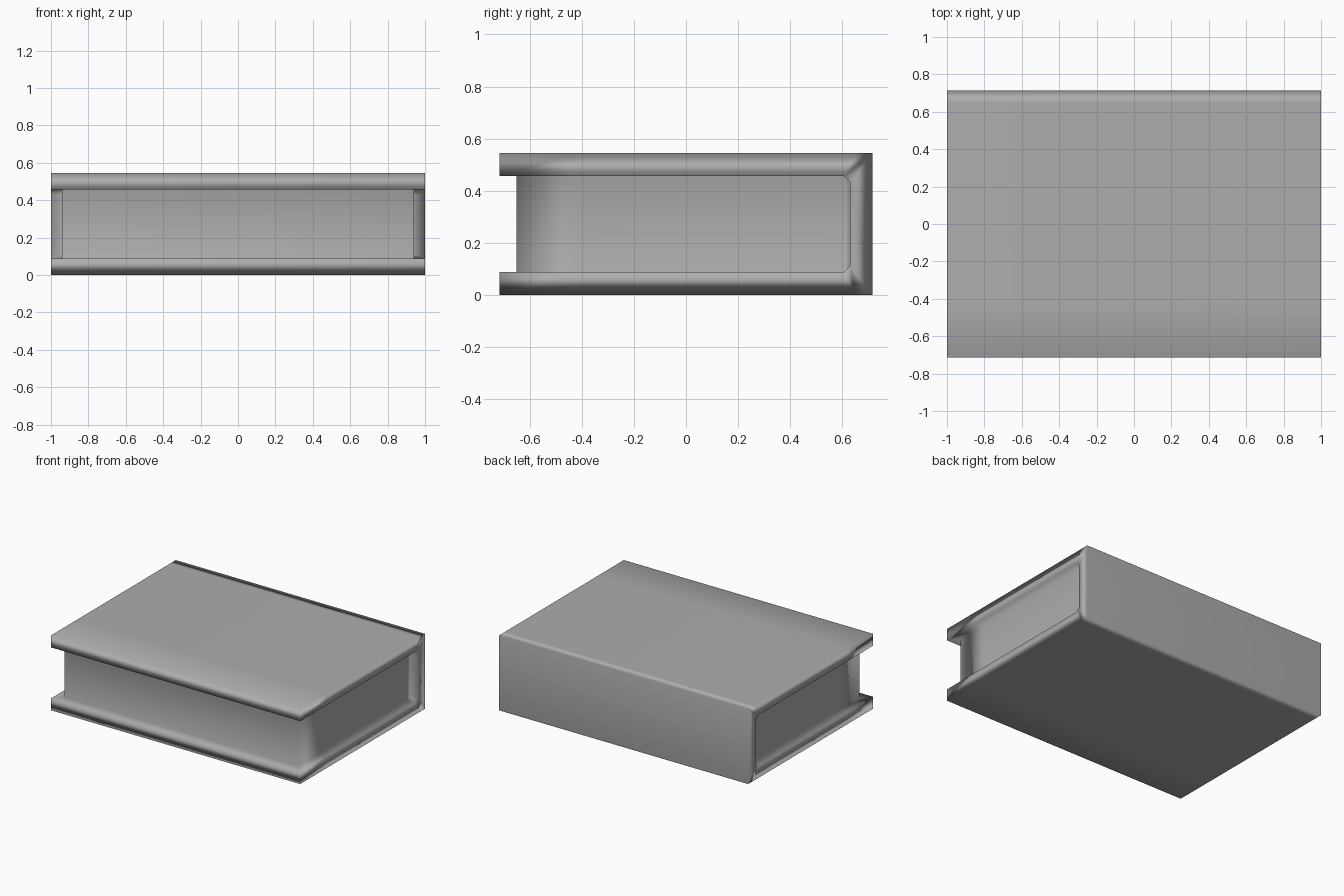
import bpy
import bmesh

cube = bpy.data.objects.get("Cube")
if cube:
    bpy.data.objects.remove(cube, do_unlink=True)

HEIGHT = 0.545
BOARD = 0.088
COVER_X = 1.0
PAGE_X = 0.94

grey = bpy.data.materials.new("plain_grey")
grey.use_nodes = True
colour = (0.42, 0.42, 0.42, 1)
grey.diffuse_color = colour
grey.node_tree.nodes["Principled BSDF"].inputs["Base Color"].default_value = colour


def mirrored(points):
    """Continue the lower board's points around the spine to the upper board."""
    return points + [(y, HEIGHT - z) for y, z in reversed(points)]


# Profiles in (y, z): outside of the cover, its inner rim, and the page block
outer_path = mirrored([(-0.715, 0), (-0.42, 0), (0.65, 0), (0.715, 0)])
rim_path = mirrored([(-0.715, BOARD), (-0.42, BOARD),
                     (0.605, BOARD), (0.63, BOARD + 0.025)])
page_path = mirrored([(-0.65, BOARD), (-0.42, BOARD),
                      (0.605, BOARD), (0.63, BOARD + 0.025)])

bm = bmesh.new()


def both_sides(path, half_width):
    return [[bm.verts.new((x, y, z)) for y, z in path]
            for x in (-half_width, half_width)]


def bridge(a, b, i, j):
    bm.faces.new((a[i], a[j], b[j], b[i]))


outer = both_sides(outer_path, COVER_X)
rim = both_sides(rim_path, COVER_X)
page = both_sides(page_path, PAGE_X)
last = len(outer_path) - 1

# Cover skin, its end rims and the narrow lips around the pages
for i in range(last):
    bridge(outer[0], outer[1], i, i + 1)
    for side in (0, 1):
        bridge(outer[side], rim[side], i, i + 1)
        bridge(rim[side], page[side], i, i + 1)

# Opening edge of each board and the lip behind it
for i in (0, last):
    bm.faces.new((outer[0][i], outer[1][i], rim[1][i], rim[0][i]))
    bm.faces.new((rim[0][i], rim[1][i], page[1][i], page[0][i]))

# Page block: opening side and both ends
bridge(page[0], page[1], 0, last)
for side in page:
    for j in range(last // 2):
        bm.faces.new((side[j], side[j + 1], side[last - 1 - j], side[last - j]))

bmesh.ops.recalc_face_normals(bm, faces=bm.faces)
for face in bm.faces:
    face.smooth = True

mesh = bpy.data.meshes.new("closed_book")
bm.to_mesh(mesh)
bm.free()
mesh.materials.append(grey)
book = bpy.data.objects.new("closed_book", mesh)
bpy.context.collection.objects.link(book)

# Large faces stay flat while the narrow rims shade softly
weighted = book.modifiers.new("soft_rims", 'WEIGHTED_NORMAL')
weighted.mode = 'FACE_AREA'
